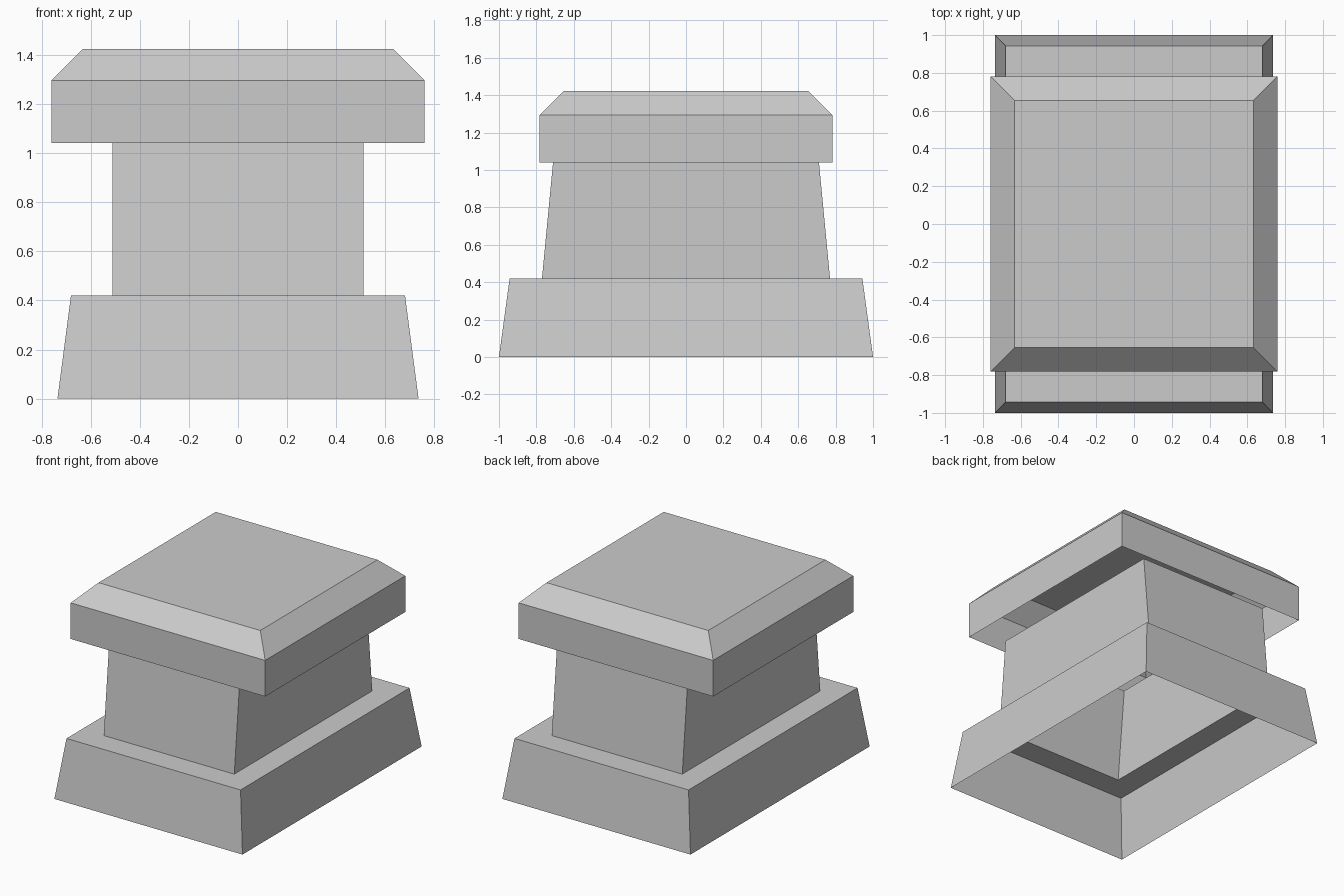
import bpy
import bmesh

default = bpy.data.objects.get("Cube")
if default:
    bpy.data.objects.remove(default, do_unlink=True)

# One plain stone colour
stone = bpy.data.materials.new("grey_stone")
stone.use_nodes = True
GREY = (0.6, 0.6, 0.6, 1.0)
stone.diffuse_color = GREY
stone.node_tree.nodes["Principled BSDF"].inputs["Base Color"].default_value = GREY


def shell(name, rings, closed_top=False):
    """Open-bottomed shell through rectangular rings (half x, half y, z)."""
    bm = bmesh.new()
    loops = [[bm.verts.new((sx * hx, sy * hy, z))
              for sx, sy in ((-1, -1), (1, -1), (1, 1), (-1, 1))]
             for hx, hy, z in rings]
    for low, high in zip(loops, loops[1:]):
        for i in range(4):
            j = (i + 1) % 4
            bm.faces.new((low[i], low[j], high[j], high[i]))
    if closed_top:
        bm.faces.new(loops[-1])
    mesh = bpy.data.meshes.new(name)
    bm.to_mesh(mesh)
    bm.free()
    mesh.materials.append(stone)
    obj = bpy.data.objects.new(name, mesh)
    bpy.context.collection.objects.link(obj)
    return obj


# Hollow plinth with a ledge running in to the shaft
shell("plinth", [(0.735, 1.0, 0), (0.68, 0.943, 0.42), (0.51, 0.77, 0.42)])

# Shaft, tapered front to back, open at both ends
shell("shaft", [(0.51, 0.77, 0.42), (0.51, 0.708, 1.07)])

# Hollow capstone with a bevelled top
shell("capstone", [(0.76, 0.782, 1.04), (0.76, 0.782, 1.295),
                   (0.632, 0.654, 1.423)], closed_top=True)
